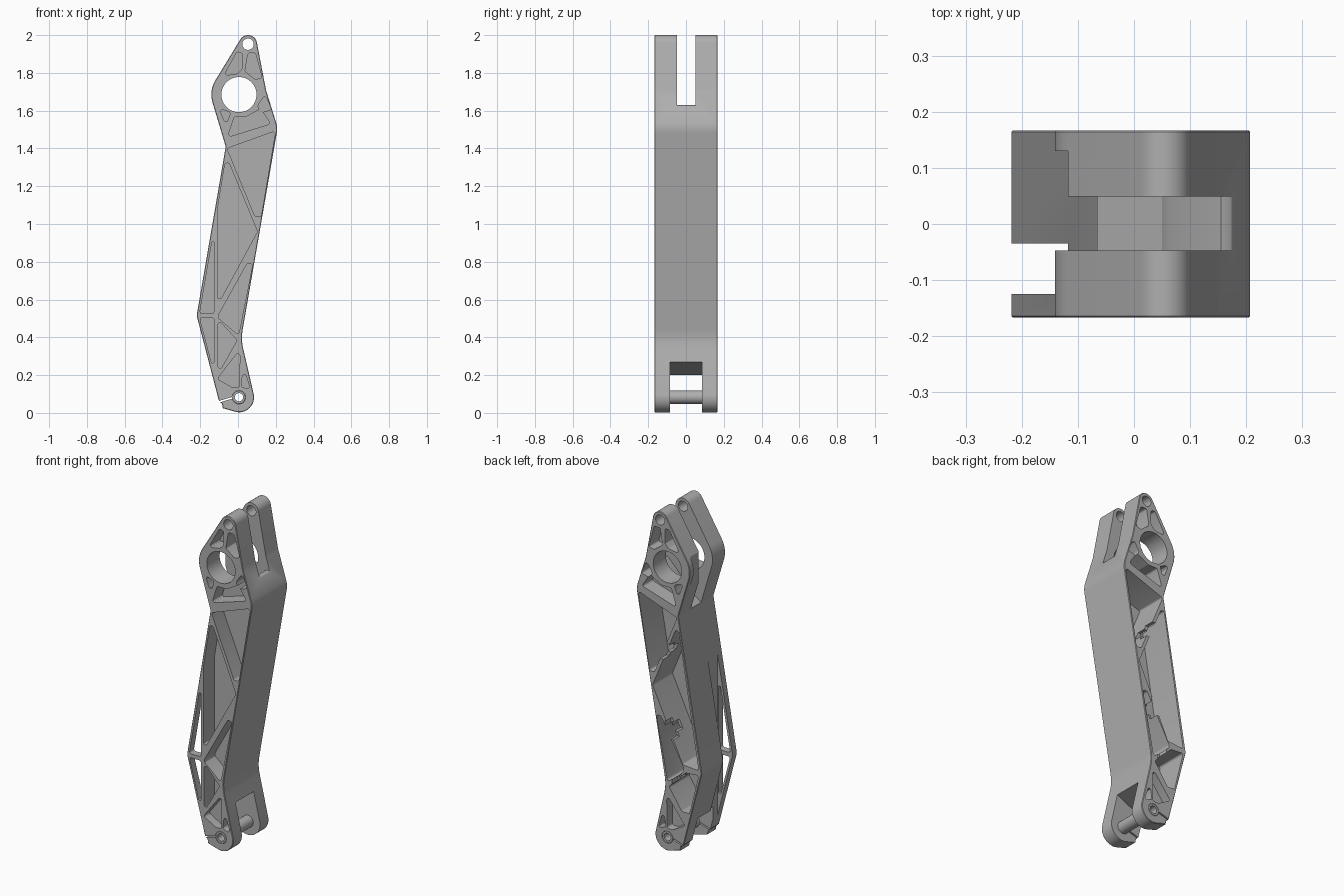
import bpy, bmesh, math
from mathutils import Vector

if "Cube" in bpy.data.objects:
    bpy.data.objects.remove(bpy.data.objects["Cube"])

W = 0.167  # half width of the arm

grey = bpy.data.materials.new("machined grey")
grey.diffuse_color = (0.43, 0.43, 0.43, 1)
grey.use_nodes = True
grey.node_tree.nodes["Principled BSDF"].inputs["Base Color"].default_value = grey.diffuse_color


def arc(cx, cz, r, a0, a1, n=16):
    return [(cx + r * math.cos(math.radians(a0 + (a1 - a0) * i / n)),
             cz + r * math.sin(math.radians(a0 + (a1 - a0) * i / n))) for i in range(n + 1)]


def circle(cx, cz, r, n=48):
    return arc(cx, cz, r, 0, 360, n)[:-1]


def corner(a, p, b, r, n=5):
    """Round the corner p between a and b."""
    a, p, b = Vector(a), Vector(p), Vector(b)
    u, v = (a - p).normalized(), (b - p).normalized()
    half = u.angle(v) / 2
    t = min(r / math.tan(half), 0.45 * (a - p).length, 0.45 * (b - p).length)
    c = p + (u + v).normalized() * (t / math.cos(half))
    s, e = p + u * t - c, p + v * t - c
    turn = s.angle_signed(e)
    out = []
    for i in range(n + 1):
        k = -turn * i / n
        out.append((c.x + s.x * math.cos(k) - s.y * math.sin(k),
                    c.y + s.x * math.sin(k) + s.y * math.cos(k)))
    return out


def rounded(pts, r=0.011):
    out = []
    for i, p in enumerate(pts):
        out += corner(pts[i - 1], p, pts[(i + 1) % len(pts)], r, 4)
    return out


def prism(name, pts, y0, y1, chamfer=0):
    """Extrude an x-z outline from y0 to y1."""
    bm = bmesh.new()
    face = bm.faces.new([bm.verts.new((x, y0, z)) for x, z in pts])
    ext = bmesh.ops.extrude_face_region(bm, geom=[face])
    bmesh.ops.translate(bm, vec=(0, y1 - y0, 0),
                        verts=[g for g in ext["geom"] if isinstance(g, bmesh.types.BMVert)])
    bmesh.ops.recalc_face_normals(bm, faces=bm.faces)
    if chamfer:
        rim = [e for e in bm.edges if abs(e.verts[0].co.y - e.verts[1].co.y) < 1e-5]
        bmesh.ops.bevel(bm, geom=rim, offset=chamfer, segments=1, affect='EDGES')
    me = bpy.data.meshes.new(name)
    bm.to_mesh(me)
    bm.free()
    me.materials.append(grey)
    ob = bpy.data.objects.new(name, me)
    bpy.context.collection.objects.link(ob)
    return ob


def cut(target, pts, y0, y1):
    tool = prism("cutter", pts, y0, y1)
    mod = target.modifiers.new("cut", 'BOOLEAN')
    mod.operation, mod.solver, mod.object = 'DIFFERENCE', 'EXACT', tool
    bpy.context.view_layer.objects.active = target
    bpy.ops.object.modifier_apply(modifier=mod.name)
    bpy.data.objects.remove(tool)


def box(x0, x1, z0, z1):
    return [(x0, z0), (x1, z0), (x1, z1), (x0, z1)]


# Side outline of the arm
right_low, right_high, right_neck = (0.016, 0.39), (0.21, 1.51), (0.148, 1.71)
foot = arc(0.005, 0.083, 0.08, 262, 368)
head = arc(0.053, 1.952, 0.048, 10, 148)
eye = arc(0.005, 1.685, 0.146, 148, 197)
outline = foot + corner(foot[-1], right_low, right_high, 0.25)
outline += corner(right_low, right_high, right_neck, 0.12)
outline += corner(right_high, right_neck, head[0], 0.2)
outline += head + eye
outline += corner(eye[-1], (-0.065, 1.41), (-0.219, 0.515), 0.03)
outline += corner((-0.065, 1.41), (-0.219, 0.515), (-0.1, 0.06), 0.03)
outline += [(-0.1, 0.06), (-0.085, 0.05), (-0.08, 0.025)]
arm = prism("arm_body", outline, -W, W, 0.003)

# Upper fork gap with a rising floor, lower fork gap with a sloping roof
cut(arm, [(-0.3, 1.40), (-0.07, 1.41), (0.05, 1.50), (0.065, 1.54), (0.155, 1.63),
          (0.172, 1.625), (0.3, 1.5), (0.3, 2.1), (-0.3, 2.1)], -0.047, 0.049)
cut(arm, [(-0.3, -0.1), (0.3, -0.1), (0.3, 0.27), (0.04, 0.27), (-0.1, 0.2), (-0.3, 0.2)],
    -0.085, 0.085)

# Long slot in the left edge, relief on the rear fork arm, clamp slit
cut(arm, box(-0.3, -0.118, -0.1, 1.2), -0.125, -0.035)
cut(arm, box(-0.3, -0.118, 1.5, 1.85), 0.04, 0.13)
cut(arm, [(-0.12, 0.049), (0.0, 0.084), (0.0, 0.093), (-0.12, 0.058)], -0.3, 0.3)

# Bearing eye, head hole and pin hole
cut(arm, circle(0.005, 1.685, 0.093, 64), -0.3, 0.3)
cut(arm, circle(0.053, 1.952, 0.03, 32), -0.3, 0.3)
cut(arm, circle(0.005, 0.083, 0.036, 32), -0.3, 0.3)

# Lightening pockets shared by both faces
head_pockets = [
    [(-0.006, 1.91), (0.021, 1.908), (0.021, 1.82), (-0.003, 1.796), (-0.075, 1.785)],
    [(0.053, 1.905), (0.092, 1.905), (0.128, 1.772), (0.09, 1.767), (0.037, 1.808)],
    [(-0.1, 1.614), (-0.04, 1.59), (-0.062, 1.52)],
    [(0.143, 1.685), (0.178, 1.605), (0.12, 1.59), (0.105, 1.625)],
    [(-0.02, 1.567), (0.042, 1.567), (0.12, 1.61), (0.172, 1.53), (-0.055, 1.46)],
]
foot_pockets = [
    [(0.01, 0.335), (0.008, 0.135), (-0.03, 0.135), (-0.11, 0.18)],
    [(0.03, 0.24), (0.066, 0.12), (0.016, 0.14)],
]
upper_bay = [(-0.058, 1.40), (0.186, 1.488), (0.196, 1.478), (0.122, 1.04), (0.09, 1.04)]
lower_bay = [(0.048, 0.79), (0.078, 0.79), (0.003, 0.41), (-0.102, 0.50), (-0.102, 0.52)]

# Front only: main bays, then the shallow pockets in the thin left wing
front_bays = [
    upper_bay, lower_bay,
    [(-0.069, 1.32), (-0.048, 1.325), (0.103, 0.96), (-0.09, 0.605), (-0.108, 0.605), (-0.108, 1.08)],
    [(-0.106, 0.495), (-0.005, 0.385), (-0.106, 0.205)],
]
wing_pockets = [
    [(-0.138, 0.905), (-0.127, 0.905), (-0.127, 0.527), (-0.203, 0.527)],
    [(-0.203, 0.503), (-0.127, 0.503), (-0.127, 0.265), (-0.14, 0.265)],
]
# Rear only: deep bays reaching across the wing
rear_bays = [
    upper_bay, lower_bay,
    [(-0.069, 1.32), (-0.048, 1.325), (0.103, 0.96), (-0.095, 0.54), (-0.2, 0.53)],
    [(-0.2, 0.502), (-0.115, 0.495), (-0.005, 0.385), (-0.09, 0.26), (-0.14, 0.26)],
]

for pocket in head_pockets:
    cut(arm, rounded(pocket), -0.3, -0.075)
    cut(arm, rounded(pocket), 0.075, 0.3)
for pocket in foot_pockets:
    cut(arm, rounded(pocket), -0.3, -0.115)
    cut(arm, rounded(pocket), 0.115, 0.3)
for pocket in front_bays:
    cut(arm, rounded(pocket), -0.3, -0.068)
for pocket in wing_pockets:
    cut(arm, rounded(pocket), -0.3, -0.115)
for pocket in rear_bays:
    cut(arm, rounded(pocket), -0.02, 0.3)

# Stepped notches in the rear ribs
for x, z in [(0.025, 1.18), (-0.01, 0.72), (-0.055, 0.45)]:
    cut(arm, box(x - 0.03, x + 0.03, z - 0.05, z + 0.05), 0.11, 0.3)
    cut(arm, box(x - 0.02, x + 0.02, z - 0.025, z + 0.025), 0.06, 0.3)

# Hollow pivot pin across the lower fork
pin = prism("pivot_pin", circle(0.005, 0.083, 0.0355, 32), -W, W, 0.002)
cut(pin, circle(0.005, 0.083, 0.022, 32), -0.3, 0.3)

for ob in (arm, pin):
    bpy.ops.object.select_all(action='DESELECT')
    ob.select_set(True)
    bpy.context.view_layer.objects.active = ob
    bpy.ops.object.shade_smooth_by_angle(angle=math.radians(30))
